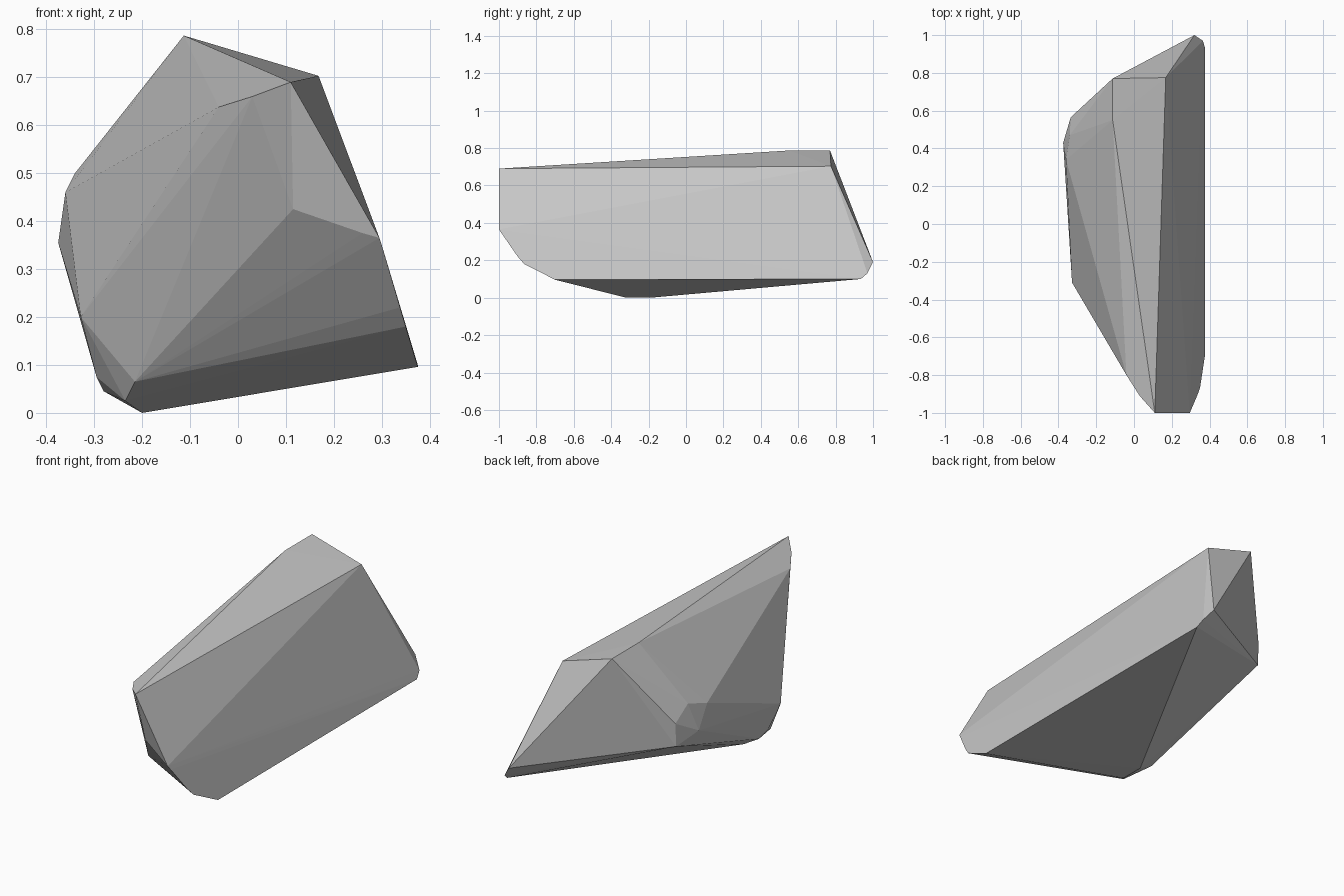
import bpy, bmesh

# Grey stone material
stone = bpy.data.materials.new("stone grey")
stone.diffuse_color = (0.57, 0.57, 0.57, 1.0)

# Corner groups of the chipped boulder
top_ridge = [(-0.113, 0.77, 0.787), (-0.113, 0.55, 0.787), (0.168, 0.775, 0.703),
             (0.11, -1.0, 0.69), (0.03, -0.91, 0.66), (-0.04, -0.80, 0.638)]
front_chip = [(0.115, -0.925, 0.425), (0.26, -0.985, 0.375), (0.295, -1.0, 0.365),
              (0.302, -0.985, 0.343), (0.338, -0.90, 0.22), (0.35, -0.865, 0.18),
              (0.375, -0.70, 0.096)]
back_tip = [(0.375, 0.935, 0.10), (0.365, 0.97, 0.13), (0.32, 1.0, 0.19)]
left_side = [(-0.335, 0.56, 0.31), (-0.335, 0.565, 0.43), (-0.34, 0.47, 0.50),
             (-0.36, 0.34, 0.46), (-0.375, 0.43, 0.355), (-0.328, -0.31, 0.20)]
base = [(-0.295, -0.25, 0.075), (-0.28, -0.20, 0.045), (-0.215, -0.43, 0.065),
        (-0.235, -0.36, 0.025), (-0.20, -0.32, 0.0), (-0.20, -0.19, 0.0)]

# Wrap the corners in a faceted convex shell
bm = bmesh.new()
for co in top_ridge + front_chip + back_tip + left_side + base:
    bm.verts.new(co)
bmesh.ops.convex_hull(bm, input=bm.verts)
loose = [v for v in bm.verts if not v.link_faces]
bmesh.ops.delete(bm, geom=loose, context='VERTS')
bmesh.ops.recalc_face_normals(bm, faces=bm.faces)

mesh = bpy.data.meshes.new("boulder")
bm.to_mesh(mesh)
bm.free()
mesh.materials.append(stone)
boulder = bpy.data.objects.new("boulder", mesh)
bpy.context.collection.objects.link(boulder)
